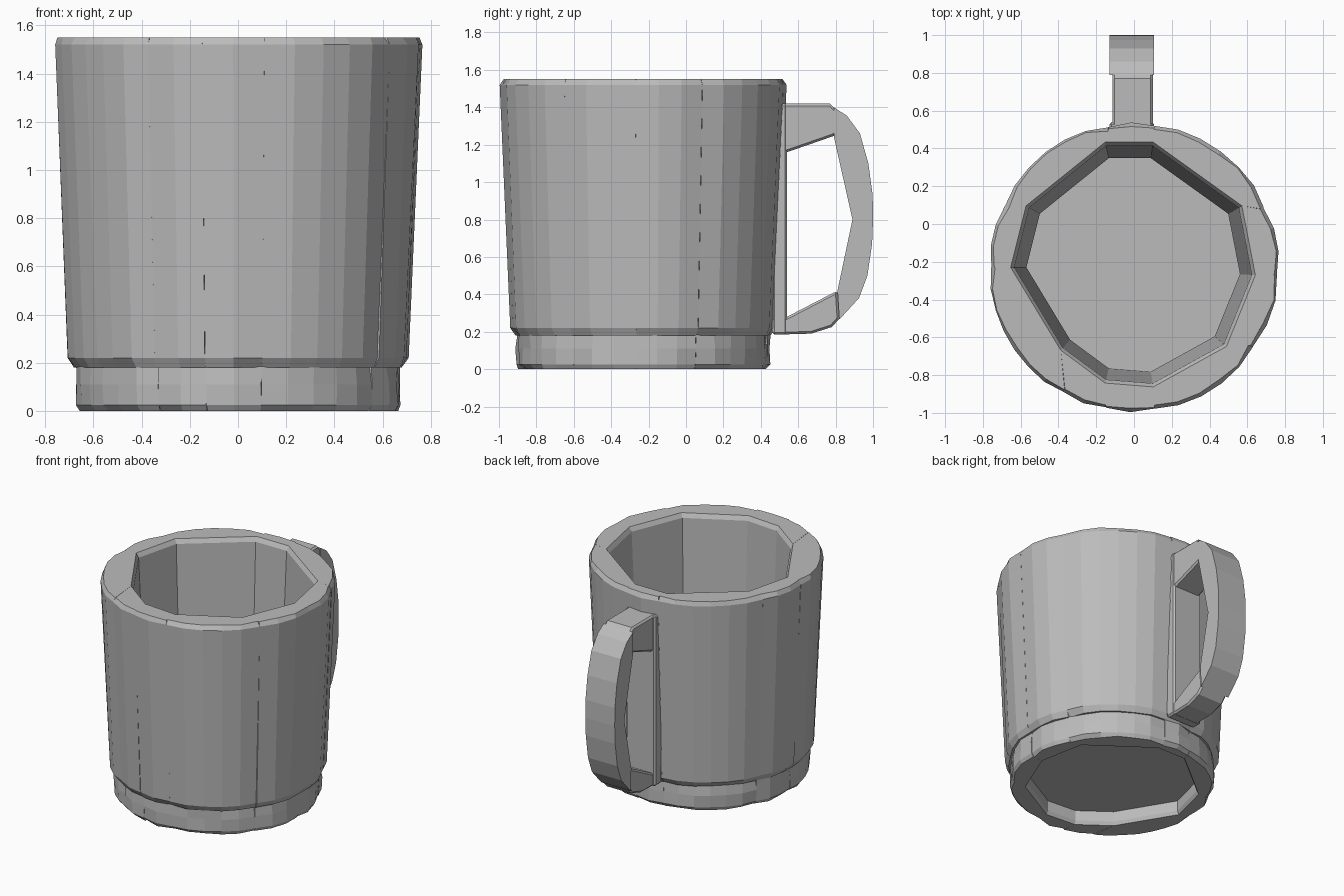
import bpy, bmesh, math, random
from mathutils import Vector

random.seed(4)
cube = bpy.data.objects.get("Cube")
if cube:
    bpy.data.objects.remove(cube, do_unlink=True)

grey = bpy.data.materials.new("worn grey")
grey.use_nodes = True
tone = (0.5, 0.5, 0.5, 1)
grey.diffuse_color = tone
grey.node_tree.nodes["Principled BSDF"].inputs["Base Color"].default_value = tone

CENTRE = Vector((0, -0.23))
R_TOP = 0.77
# Seam corners on the inside of the cup and on the outside, anticlockwise
INNER = [(0.1, 0.42), (0.56, 0.09), (0.63, -0.27), (0.48, -0.64), (0.1, -0.85),
         (-0.15, -0.83), (-0.38, -0.66), (-0.64, -0.23), (-0.56, 0.09), (-0.15, 0.42)]
OUTER = [(0.11, 0.53), (0.69, 0.09), (0.77, -0.27), (0.63, -0.65), (0.11, -0.98),
         (-0.15, -0.98), (-0.38, -0.9), (-0.77, -0.23), (-0.69, 0.1), (-0.14, 0.53)]
FLOOR = 0.89   # how far the inner wall narrows at the floor


def make_object(name, bm):
    bmesh.ops.recalc_face_normals(bm, faces=bm.faces)
    mesh = bpy.data.meshes.new(name)
    bm.to_mesh(mesh)
    bm.free()
    mesh.materials.append(grey)
    obj = bpy.data.objects.new(name, mesh)
    bpy.context.collection.objects.link(obj)
    return obj


def loft(name, rings):
    """Closed solid through equal rings of points."""
    bm = bmesh.new()
    loops = [[bm.verts.new(p) for p in ring] for ring in rings]
    n = len(loops[0])
    for low, high in zip(loops, loops[1:]):
        for i in range(n):
            j = (i + 1) % n
            bm.faces.new((low[i], low[j], high[j], high[i]))
    bm.faces.new(loops[0][::-1])
    bm.faces.new(loops[-1])
    return make_object(name, bm)


def scaled(point, factor, z):
    p = CENTRE + (Vector(point) - CENTRE) * factor
    return (p.x, p.y, z)


def stave(name, k, levels):
    """Wedge of wall; levels hold (z, outer radius, inner scale, chip)."""
    j = (k + 1) % len(INNER)
    a0, a1 = [math.atan2(OUTER[i][1] - CENTRE.y, OUTER[i][0] - CENTRE.x) for i in (k, j)]
    span = (a0 - a1) % math.tau
    steps = max(2, round(span / 0.16))
    rings = []
    for z, radius, inner, chip in levels:
        ring = [scaled(INNER[k], inner, z)]
        for s in range(steps + 1):
            a = a0 - span * s / steps
            r = radius - random.uniform(0, chip)
            if s in (0, steps):
                r -= 0.012
            ring.append((CENTRE.x + r * math.cos(a), CENTRE.y + r * math.sin(a), z))
        ring.append(scaled(INNER[j], inner, z))
        rings.append(ring)
    return loft(name, rings)


# Cup wall and foot ring, one wedge for each side
for k in range(len(INNER)):
    stave(f"wall_stave_{k + 1}", k, [
        (0.18, 0.695, FLOOR, 0.02), (0.22, 0.715, FLOOR, 0.008),
        (1.52, R_TOP, 0.99, 0.004), (1.55, R_TOP - 0.008, 1.02, 0.018)])
    stave(f"foot_segment_{k + 1}", k, [
        (0, 0.67, FLOOR + 0.02, 0.02), (0.025, 0.685, FLOOR, 0.01),
        (0.11, 0.685, FLOOR, 0.01), (0.185, 0.685, FLOOR, 0.015)])

# Floor plate, leaving a recess underneath
loft("floor_plate", [[scaled(p, FLOOR + 0.01, z) for p in INNER] for z in (0.1, 0.18)])


def side_prism(name, outline, x0, x1, bevel=0.012):
    """Solid cut from a side outline of (y, z) points."""
    obj = loft(name, [[(x, y, z) for y, z in outline] for x in (x0, x1)])
    if bevel:
        mod = obj.modifiers.new("worn edges", 'BEVEL')
        mod.width = bevel
        mod.segments = 1
        mod.limit_method = 'ANGLE'
        mod.angle_limit = math.radians(50)
    return obj


# Handle: mounting plate, two arms and the curved grip
side_prism("handle_plate", [(0.46, 0.185), (0.54, 0.185), (0.54, 1.42), (0.46, 1.42)], -0.13, 0.105)
side_prism("handle_upper_arm", [(0.5, 1.15), (0.54, 1.16), (0.8, 1.25), (0.82, 1.37),
                                (0.77, 1.42), (0.5, 1.42)], -0.115, 0.1)
side_prism("handle_lower_arm", [(0.5, 0.185), (0.67, 0.19), (0.78, 0.225), (0.82, 0.27),
                                (0.81, 0.42), (0.54, 0.28), (0.5, 0.26)], -0.115, 0.1)
# The grip is two halves so each side outline stays convex enough to cap cleanly
side_prism("handle_grip_top", [(0.79, 1.245), (0.79, 1.4), (0.86, 1.355), (0.93, 1.26),
                               (0.975, 1.1), (0.998, 0.93), (1.0, 0.8), (0.89, 0.8)], -0.13, 0.105, 0)
side_prism("handle_grip_bottom", [(0.89, 0.8), (1.0, 0.8), (0.995, 0.67), (0.97, 0.5),
                                  (0.925, 0.38), (0.82, 0.265), (0.81, 0.42)], -0.13, 0.105, 0)
